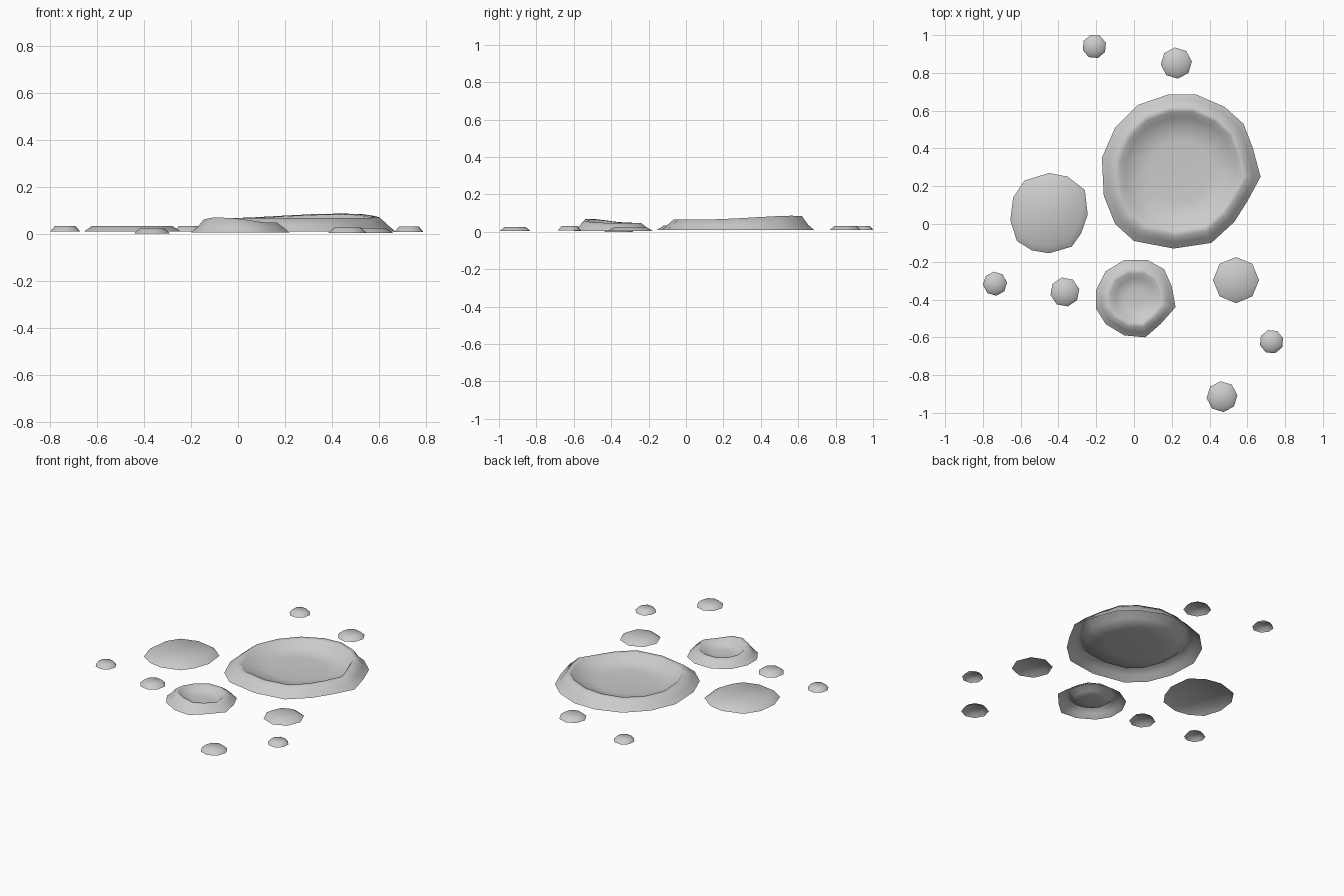
import bpy, bmesh, math
from mathutils import Vector

cube = bpy.data.objects.get("Cube")
if cube:
    bpy.data.objects.remove(cube)

stone_grey = bpy.data.materials.new("stone_grey")
stone_grey.use_nodes = True
colour = (0.6, 0.6, 0.6, 1)
stone_grey.diffuse_color = colour
stone_grey.node_tree.nodes["Principled BSDF"].inputs["Base Color"].default_value = colour


def shell(name, centre, outline, rings):
    """Open shell: each ring is (scale of the outline, height function of direction)."""
    bm = bmesh.new()
    c = Vector(centre)
    loops = []
    for scale, height in rings:
        loop = []
        for p in outline:
            d = Vector(p) - c
            q = c + d * scale
            loop.append(bm.verts.new((q.x, q.y, height(d.normalized()))))
        loops.append(loop)
    n = len(outline)
    for a, b in zip(loops, loops[1:]):
        for i in range(n):
            j = (i + 1) % n
            bm.faces.new((a[i], a[j], b[j], b[i]))
    middle = bm.verts.new((c.x, c.y, sum(v.co.z for v in loops[-1]) / n))
    for i in range(n):
        bm.faces.new((loops[-1][i], loops[-1][(i + 1) % n], middle))
    for f in bm.faces:
        f.smooth = True
    bm.normal_update()
    if sum(f.normal.z for f in bm.faces) < 0:
        bmesh.ops.reverse_faces(bm, faces=bm.faces[:])
    mesh = bpy.data.meshes.new(name)
    bm.to_mesh(mesh)
    bm.free()
    mesh.materials.append(stone_grey)
    ob = bpy.data.objects.new(name, mesh)
    bpy.context.collection.objects.link(ob)
    return ob


def level(z):
    return lambda d: z


def tilted(z, rise, angle):
    """Rim height that swells towards one direction."""
    peak = Vector((math.cos(angle), math.sin(angle)))
    return lambda d: z + rise * max(0, d.dot(peak)) ** 2


def polygon(centre, radius, sides, turn):
    return [(centre[0] + radius * math.cos(turn + math.tau * i / sides),
             centre[1] + radius * math.sin(turn + math.tau * i / sides)) for i in range(sides)]


# Large crater
large = [(.18, .685), (.33, .685), (.48, .62), (.58, .53), (.63, .4), (.67, .25), (.6, .12), (.53, .01),
         (.41, -.1), (.21, -.13), (0, -.09), (-.1, 0), (-.16, .15), (-.17, .35), (-.1, .51), (.02, .63)]
shell("large_crater", (.25, .28), large,
      [(1, level(.01)), (.92, level(.038)), (.84, tilted(.066, .02, 1.0)),
       (.77, tilted(.064, .018, 1.0)), (.7, level(.03)), (.4, level(.018))])

# Small crater
small = [(-.05, -.19), (.07, -.19), (.16, -.24), (.2, -.33), (.22, -.44), (.14, -.53),
         (.06, -.6), (-.05, -.59), (-.15, -.53), (-.2, -.45), (-.2, -.35), (-.15, -.25)]
shell("small_crater", (.01, -.39), small,
      [(1, level(.005)), (.87, level(.028)), (.74, tilted(.048, .022, 4.1)),
       (.64, tilted(.046, .02, 4.1)), (.5, level(.022)), (.25, level(.015))])

# Broad flat stone
broad = [(-.45, .27), (-.35, .25), (-.26, .18), (-.245, .05), (-.28, -.05), (-.33, -.12),
         (-.45, -.155), (-.54, -.14), (-.62, -.09), (-.655, .02), (-.64, .14), (-.58, .23)]
shell("broad_stone", (-.45, .06), broad, [(1, level(.01)), (.83, level(.034))])

# Scattered pebbles: centre, radius, base height, turn
pebbles = [((.54, -.297), .122, .003, 0), ((.224, .852), .083, .01, .1),
           ((-.21, .94), .064, .01, .3), ((-.736, -.316), .064, .01, .1),
           ((-.366, -.36), .078, 0, .2), ((.728, -.623), .064, .008, .3),
           ((.466, -.914), .082, .004, .1)]
for k, (centre, radius, base, turn) in enumerate(pebbles):
    shell("pebble_%d" % (k + 1), centre, polygon(centre, radius, 8, turn),
          [(1, level(base)), (.7, level(base + .022))])
